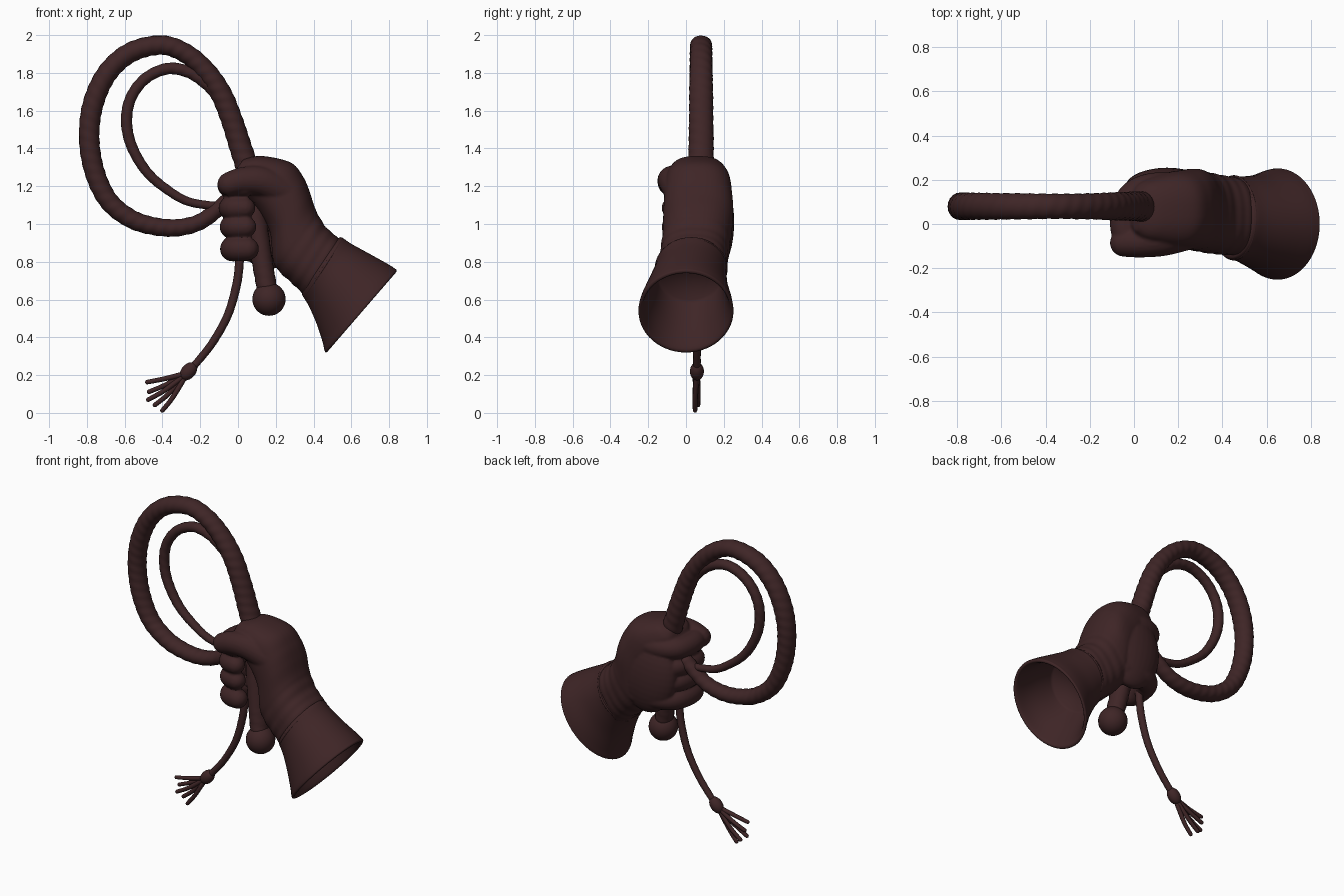
import bpy, bmesh, math
from mathutils import Vector

if "Cube" in bpy.data.objects:
    bpy.data.objects.remove(bpy.data.objects["Cube"])

leather = bpy.data.materials.new("dark_brown_leather")
leather.diffuse_color = (0.049, 0.0185, 0.0195, 1)
leather.use_nodes = True
leather.node_tree.nodes["Principled BSDF"].inputs["Base Color"].default_value = leather.diffuse_color


def spline(pts, sub):
    """Catmull-Rom through tuples of any length."""
    out = []
    n = len(pts)
    for i in range(n - 1):
        p0, p1, p2, p3 = pts[max(i - 1, 0)], pts[i], pts[i + 1], pts[min(i + 2, n - 1)]
        for k in range(sub):
            t = k / sub
            out.append([0.5 * (2 * b + (c - a) * t + (2 * a - 5 * b + 4 * c - d) * t * t
                               + (3 * b - a - 3 * c + d) * t ** 3)
                        for a, b, c, d in zip(p0, p1, p2, p3)])
    out.append(list(pts[-1]))
    return out


def skin(bm, rings):
    vr = [[bm.verts.new(p) for p in r] for r in rings]
    n = len(vr[0])
    for a, b in zip(vr, vr[1:]):
        for j in range(n):
            bm.faces.new((a[j], a[(j + 1) % n], b[(j + 1) % n], b[j]))
    bm.faces.new(vr[0][::-1])
    bm.faces.new(vr[-1])


def tube(bm, pts, ref, sides=16, sub=6, twist=0.0, wide=1.0):
    """Round-ended tube through (x, y, z, r) points, with optional spiral binding."""
    s = spline(pts, sub)
    c = [Vector(p[:3]) for p in s]
    n = len(c)
    tan = [(c[min(i + 1, n - 1)] - c[max(i - 1, 0)]).normalized() for i in range(n)]
    st = [(c[i], tan[i], s[i][3]) for i in range(n)]
    ang = [math.radians(a) for a in (25, 50, 70, 85)]
    r0, r1 = s[0][3], s[-1][3]
    st = [(c[0] - tan[0] * r0 * math.sin(a), tan[0], r0 * math.cos(a)) for a in reversed(ang)] + st
    st += [(c[-1] + tan[-1] * r1 * math.sin(a), tan[-1], r1 * math.cos(a)) for a in ang]
    rings, dist = [], 0.0
    for i, (p, t, r) in enumerate(st):
        if i:
            dist += (p - st[i - 1][0]).length
        u = (ref - t * ref.dot(t)).normalized()
        v = t.cross(u)
        ring = []
        for j in range(sides):
            a = 2 * math.pi * j / sides
            q = r * (1 + twist * math.sin(2 * a + dist * 110))
            ring.append(p + u * q * wide * math.cos(a) + v * q * math.sin(a))
        rings.append(ring)
    skin(bm, rings)


def loft(bm, prof, sub=5, sides=40, power=2.0, ripple=None):
    """Oval rings, each given as upper point, lower point, y min, y max."""
    rings = []
    for i, (ax, az, bx, bz, y0, y1) in enumerate(spline(prof, sub)):
        k = ripple(i) if ripple else 1
        m = Vector(((ax + bx) / 2, (y0 + y1) / 2, (az + bz) / 2))
        h = Vector((ax - bx, 0, az - bz)) / 2 * k
        w = Vector((0, (y1 - y0) / 2 * k, 0))
        ring = []
        for j in range(sides):
            a = 2 * math.pi * j / sides
            ca, sa = math.cos(a), math.sin(a)
            ring.append(m + h * math.copysign(abs(ca) ** (2 / power), ca)
                        + w * math.copysign(abs(sa) ** (2 / power), sa))
        rings.append(ring)
    skin(bm, rings)


def ellipsoid(bm, centre, radii, turn=0.0):
    vs = bmesh.ops.create_uvsphere(bm, u_segments=28, v_segments=18, radius=1)["verts"]
    for v in vs:
        x, y, z = v.co.x * radii[0], v.co.y * radii[1], v.co.z * radii[2]
        v.co = Vector((x * math.cos(turn) - z * math.sin(turn), y,
                       x * math.sin(turn) + z * math.cos(turn))) + Vector(centre)


def finish(bm, name):
    bmesh.ops.recalc_face_normals(bm, faces=bm.faces[:])
    for f in bm.faces:
        f.smooth = True
    me = bpy.data.meshes.new(name)
    bm.to_mesh(me)
    bm.free()
    me.materials.append(leather)
    ob = bpy.data.objects.new(name, me)
    bpy.context.collection.objects.link(ob)
    return ob


Y, Z = Vector((0, 1, 0)), Vector((0, 0, 1))

# handle, thick cord and outer loop
bm = bmesh.new()
outer = [(.164, .60, .053), (.127, .81, .055), (.063, 1.23, .06), (.01, 1.418, .059),
         (-.042, 1.577, .057), (-.095, 1.70, .056), (-.175, 1.815, .053), (-.28, 1.905, .051),
         (-.405, 1.947, .051), (-.565, 1.91, .053), (-.688, 1.804, .054), (-.764, 1.646, .055),
         (-.788, 1.47, .054), (-.762, 1.286, .053), (-.688, 1.127, .051), (-.571, 1.03, .049),
         (-.439, .987, .047), (-.307, .982, .045), (-.185, 1.02, .042), (-.06, 1.12, .04)]
tube(bm, [(x, .08 if z > 1.3 or x < 0 else .08 - .115 * (1.3 - z), z, r) for x, z, r in outer],
     Y, 20, 14, .025, 1.12)
finish(bm, "handle_and_outer_loop")

# thin inner loop
bm = bmesh.new()
inner = [(-.05, 1.56, .034), (-.11, 1.68, .034), (-.175, 1.75, .033), (-.265, 1.806, .032),
         (-.376, 1.822, .031), (-.49, 1.77, .03), (-.566, 1.67, .03), (-.59, 1.55, .03),
         (-.566, 1.42, .029), (-.49, 1.285, .027), (-.386, 1.19, .025), (-.254, 1.116, .023),
         (-.06, 1.09, .022)]
tube(bm, [(x, .077, z, r) for x, z, r in inner], Y, 14, 12, .025, 1.08)
finish(bm, "inner_loop")

# round pommel
bm = bmesh.new()
ellipsoid(bm, (.164, .0, .602), (.088, .088, .088))
finish(bm, "pommel")

# hanging tail
bm = bmesh.new()
tail = [(.02, .95, .024), (.008, .8, .023), (-.007, .68, .023), (-.053, .52, .022),
        (-.132, .376, .021), (-.215, .27, .02), (-.265, .217, .02)]
tube(bm, [(x, .058, z, r) for x, z, r in tail], Y, 12, 8, .02)
finish(bm, "tail")

# knot and frayed strands
bm = bmesh.new()
ellipsoid(bm, (-.262, .058, .22), (.055, .037, .038), math.radians(48))
finish(bm, "tail_knot")
bm = bmesh.new()
ends = [(-.48, .163), (-.47, .112), (-.475, .07), (-.44, .042), (-.40, .013)]
for i, (x, z) in enumerate(ends):
    y = .055 + (.009 if i % 2 else -.007)
    mx, mz = (x - .28) / 2 - .005, (z + .2) / 2 - .012 + .012 * (2 - i) / 2
    tube(bm, [(-.27, .057, .21, .015), (mx, y, mz, .013), (x, y, z, .012)], Y, 8, 5)
finish(bm, "frayed_strands")

# gloved fist: palm and wrist, back of hand, fingers and thumb fused together
bm = bmesh.new()
palm = [(.56, .89, .37, .60, -.14, .205), (.52, .935, .33, .645, -.14, .215),
        (.46, .99, .27, .70, -.135, .225), (.41, 1.08, .19, .79, -.125, .24),
        (.38, 1.17, .17, .95, -.12, .25), (.345, 1.25, .12, 1.05, -.115, .245),
        (.28, 1.325, .03, 1.16, -.105, .23), (.13, 1.36, -.02, 1.24, -.07, .19),
        (.03, 1.345, -.01, 1.29, -.03, .14)]
loft(bm, palm, 7, 40, 2.4, lambda i: 1 + (.012 * math.sin(i * 1.25) if 5 < i < 20 else 0))
ellipsoid(bm, (.15, .165, 1.01), (.19, .09, .25), math.radians(8))
fingers = [(1.205, .066, 0), (1.085, .06, 0), (.985, .06, .006), (.868, .066, .014)]
for z, r, dx in fingers:
    path = [(.22, .165), (.08, .165), (-.01, .122), (-.042, .03), (-.03, -.05), (.035, -.074)]
    tube(bm, [(x + dx, y, z, r * (.94 if k == 5 else 1)) for k, (x, y) in enumerate(path)], Z, 20, 6)
tube(bm, [(.25, -.03, 1.17, .085), (.13, -.065, 1.225, .08), (.03, -.08, 1.23, .072),
          (-.045, -.085, 1.212, .064)], Z, 20, 6)
glove = finish(bm, "gloved_fist")
rm = glove.modifiers.new("fuse", 'REMESH')
rm.mode = 'VOXEL'
rm.voxel_size = .008
rm.use_smooth_shade = True
sm = glove.modifiers.new("soften", 'SMOOTH')
sm.factor = .5
sm.iterations = 4

# flared hollow cuff
bm = bmesh.new()
cuff = [(.525, .915, .338, .63, -.145, .205), (.545, .93, .345, .615, -.16, .215),
        (.60, .895, .375, .565, -.172, .215), (.70, .84, .415, .475, -.205, .222),
        (.79, .79, .448, .375, -.238, .243), (.825, .768, .458, .33, -.25, .25),
        (.84, .755, .467, .32, -.25, .25), (.826, .74, .478, .338, -.235, .235),
        (.765, .765, .46, .40, -.215, .218), (.68, .82, .425, .49, -.18, .20),
        (.57, .875, .375, .60, -.15, .19)]
loft(bm, cuff, 4, 56)
finish(bm, "flared_cuff")

# stitched seam where cuff meets glove
bm = bmesh.new()
seam = []
for j in range(49):
    a = 2 * math.pi * j / 48
    seam.append((.452 + .098 * math.cos(a), .028 + .186 * math.sin(a), .767 + .154 * math.cos(a), .007))
tube(bm, seam, Vector((.84, 0, -.54)), 8, 1)
finish(bm, "cuff_seam")
